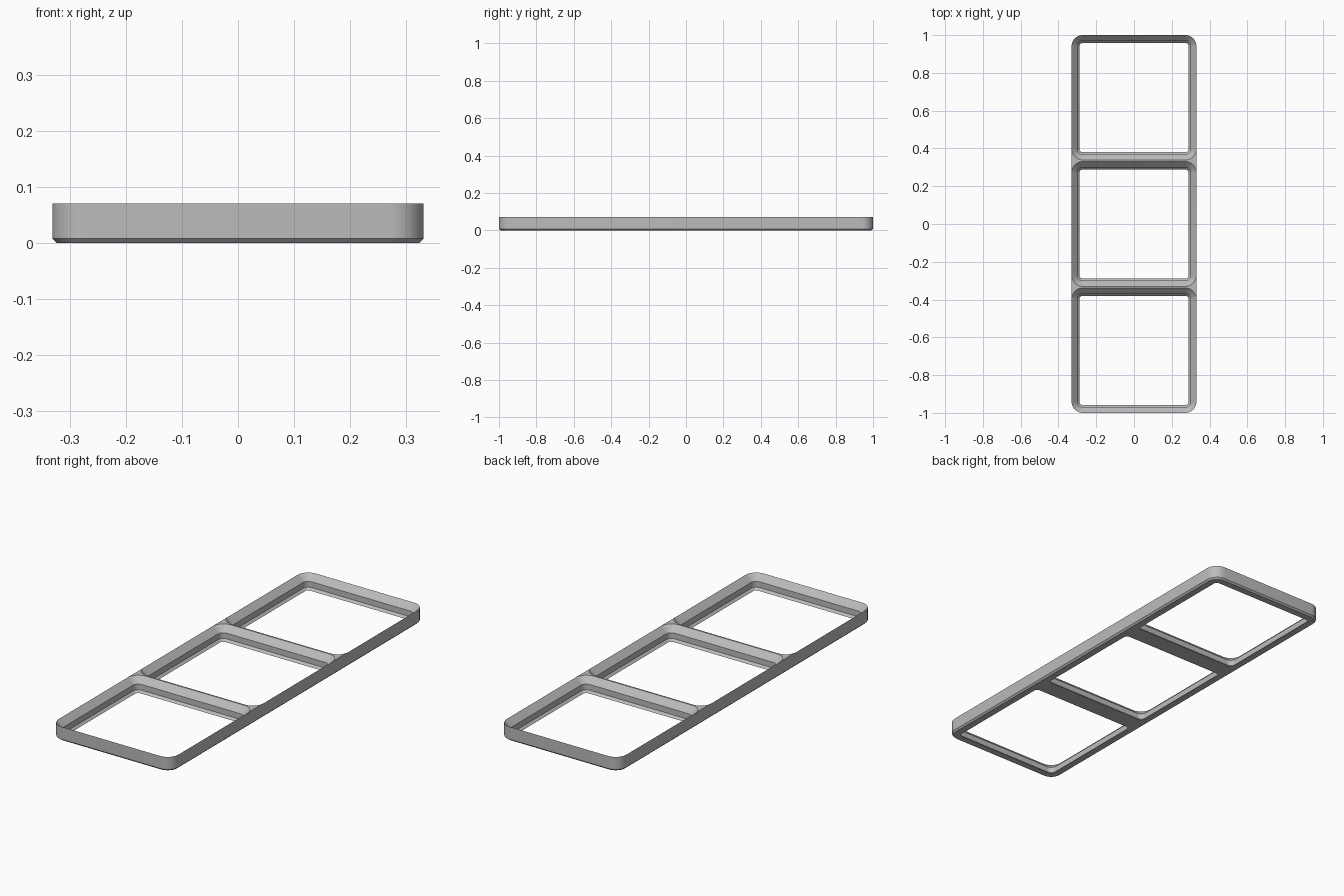
import bpy
import bmesh
from math import cos, sin, pi

cube = bpy.data.objects.get("Cube")
if cube:
    bpy.data.objects.remove(cube, do_unlink=True)

MM = 2 / 125.5          # one millimetre in model units
PITCH = 42              # cell spacing
TOP = 4.4               # frame height
HALF = 20.75            # half width of the frame
RADIUS = 3.75           # outer corner radius
STEPS = 12              # segments per rounded corner
CELLS = (-PITCH, 0, PITCH)


def rounded_loop(half_x, half_y, radius, y=0):
    """Counter-clockwise outline of a rounded rectangle."""
    points = []
    for corner, (sx, sy) in enumerate(((1, 1), (-1, 1), (-1, -1), (1, -1))):
        for i in range(STEPS + 1):
            a = (corner + i / STEPS) * pi / 2
            points.append((sx * (half_x - radius) + radius * cos(a),
                           y + sy * (half_y - radius) + radius * sin(a)))
    return points


def ring(bm, outline, z):
    return [bm.verts.new((x * MM, y * MM, z * MM)) for x, y in outline]


def loft(bm, rings):
    for low, high in zip(rings, rings[1:]):
        for i in range(len(low)):
            j = (i + 1) % len(low)
            bm.faces.new((low[i], low[j], high[j], high[i]))


def loop_edges(bm, verts):
    return [bm.edges.get((v, verts[i - 1])) for i, v in enumerate(verts)]


bm = bmesh.new()

# Outer wall with a chamfered foot: (inset, height)
rings = [ring(bm, rounded_loop(HALF - d, HALF + PITCH - d, RADIUS - d), z)
         for d, z in ((0.5, 0), (0, 0.5), (0, TOP))]
loft(bm, rings)
foot_edges = loop_edges(bm, rings[0])

# Stepped cell openings: chamfer, upright wall, wide chamfer
for y in CELLS:
    rings = [ring(bm, rounded_loop(HALF - d, HALF - d, RADIUS - d, y), z)
             for d, z in ((2.6, 0), (1.9, 0.7), (1.9, 2.5), (0, TOP))]
    loft(bm, rings)
    foot_edges += loop_edges(bm, rings[0])

# Flat underside around the openings
bmesh.ops.triangle_fill(bm, edges=foot_edges, use_beauty=True,
                        normal=(0, 0, -1))

# Narrow flat lands on top of the two dividers
upper_half = rounded_loop(HALF, HALF, RADIUS)[:2 * (STEPS + 1)]
for y in CELLS[:2]:
    near = ring(bm, [(px, y + py) for px, py in upper_half], TOP)
    far = ring(bm, [(px, y + PITCH - py) for px, py in upper_half], TOP)
    for i in range(len(near) - 1):
        bm.faces.new((near[i], far[i], far[i + 1], near[i + 1]))

bmesh.ops.remove_doubles(bm, verts=bm.verts, dist=0.00002)
bmesh.ops.recalc_face_normals(bm, faces=bm.faces)

mesh = bpy.data.meshes.new("grid_frame")
bm.to_mesh(mesh)
bm.free()
frame = bpy.data.objects.new("grid_frame", mesh)
bpy.context.collection.objects.link(frame)

# Plain grey finish
grey = bpy.data.materials.new("light_grey")
grey.use_nodes = True
colour = (0.5, 0.5, 0.5, 1)
grey.diffuse_color = colour
grey.node_tree.nodes["Principled BSDF"].inputs["Base Color"].default_value = colour
mesh.materials.append(grey)

# Smooth corners, crisp chamfers
bpy.ops.object.select_all(action="DESELECT")
frame.select_set(True)
bpy.context.view_layer.objects.active = frame
bpy.ops.object.shade_smooth_by_angle(angle=pi / 6)
